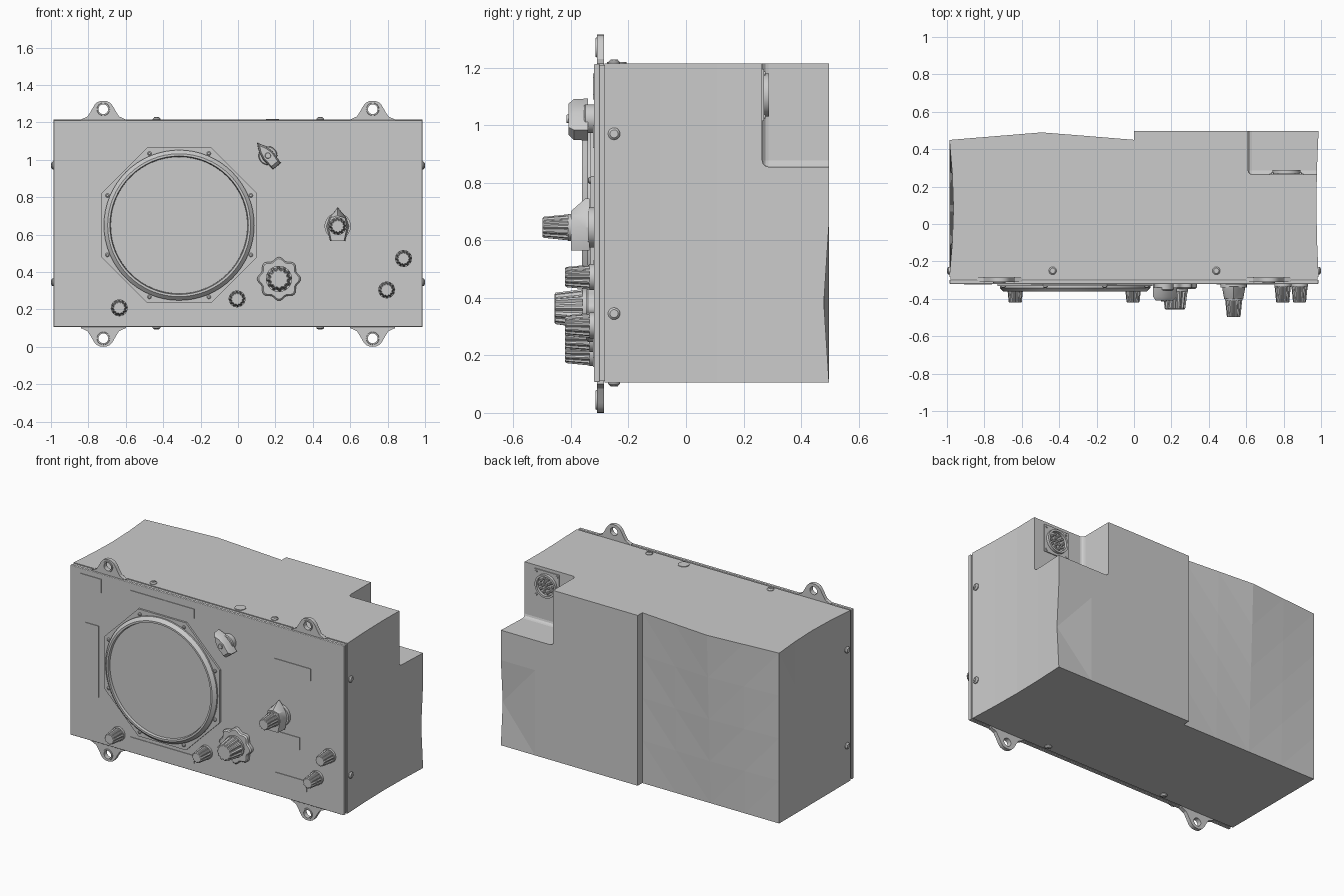
import bpy, bmesh
from math import sin, cos, pi, radians, hypot
from mathutils import Vector

if "Cube" in bpy.data.objects:
    bpy.data.objects.remove(bpy.data.objects["Cube"], do_unlink=True)

grey = bpy.data.materials.new("plain_grey")
grey.use_nodes = True
grey.diffuse_color = (0.6, 0.6, 0.6, 1)
grey.node_tree.nodes["Principled BSDF"].inputs["Base Color"].default_value = (0.6, 0.6, 0.6, 1)
rounded = []


def finish(name, bm, loc=(0, 0, 0), rot=(0, 0, 0)):
    bmesh.ops.recalc_face_normals(bm, faces=bm.faces)
    mesh = bpy.data.meshes.new(name)
    bm.to_mesh(mesh)
    bm.free()
    mesh.materials.append(grey)
    ob = bpy.data.objects.new(name, mesh)
    ob.location = loc
    ob.rotation_euler = [radians(a) for a in rot]
    bpy.context.collection.objects.link(ob)
    return ob


def box(name, lo, hi, cuts=0, bevel=0, warp=None):
    bm = bmesh.new()
    bmesh.ops.create_cube(bm, size=1)
    for v in bm.verts:
        v.co = Vector([l + (c + 0.5) * (h - l) for l, h, c in zip(lo, hi, v.co)])
    if cuts:
        bmesh.ops.subdivide_edges(bm, edges=bm.edges[:], cuts=cuts, use_grid_fill=True)
    if bevel:
        bmesh.ops.bevel(bm, geom=bm.edges[:], offset=bevel, segments=3, profile=0.5, affect='EDGES')
    if warp:
        for v in bm.verts:
            warp(v.co)
        bmesh.ops.triangulate(bm, faces=bm.faces[:])
    return finish(name, bm)


def loft(name, rings, loc, rot=(0, 0, 0), ring_shape=False):
    """Join rings of (u, depth, v) points; depth grows toward the front."""
    bm = bmesh.new()
    loops = [[bm.verts.new((u, -d, v)) for u, d, v in r] for r in rings]
    pairs = list(zip(loops, loops[1:]))
    if ring_shape:
        pairs.append((loops[-1], loops[0]))
    else:
        bm.faces.new(loops[0])
        bm.faces.new(loops[-1])
    n = len(loops[0])
    for a, b in pairs:
        for i in range(n):
            j = (i + 1) % n
            bm.faces.new((a[i], a[j], b[j], b[i]))
    ob = finish(name, bm, loc, rot)
    rounded.append(ob)
    return ob


def outline(n, shape=lambda i, a: 1, start=0):
    return [(shape(i, 2 * pi * i / n) * cos(2 * pi * i / n + start),
             shape(i, 2 * pi * i / n) * sin(2 * pi * i / n + start)) for i in range(n)]


def stack(name, loc, pts, layers, rot=(0, 0, 0), ring_shape=False):
    return loft(name, [[(s * u, d, s * v) for u, v in pts] for s, d in layers], loc, rot, ring_shape)


CIRCLE = outline(48)
SMALL = outline(14)
FLUTED = outline(48, lambda i, a: 1 if i % 4 < 2 else 0.88)
LOBED = outline(72, lambda i, a: 1 + 0.08 * cos(8 * a))
FRONT = -0.32


# Housing, with slightly buckled sheet metal
def warp_left(c):
    rise = (c.z - 0.105) / 1.11
    if c.y > 0.44:
        c.y += 0.04 * rise * (1 - abs(c.x + 0.49) / 0.49)
    if c.x < -0.98:
        c.x += 0.022 * rise * sin(pi * (c.y + 0.283) / 0.735)


def warp_right(c):
    if c.x > 0.98:
        if c.y > 0.49 and 0.3 < c.z < 0.5:
            c.y -= 0.018
        c.x -= 0.012 * sin(pi * (c.y + 0.283) / 0.783)


box("housing_left", (-0.987, -0.283, 0.105), (0, 0.45, 1.215), 3, warp=warp_left)
housing = box("housing_right", (0, -0.283, 0.105), (0.987, 0.497, 1.215), 3, warp=warp_right)

# Corner recess for the rear socket
cutter = box("recess_cutter", (0.61, 0.265, 0.855), (1.3, 0.9, 1.6), bevel=0.022)
cutter.hide_render = True
mod = housing.modifiers.new("recess", 'BOOLEAN')
mod.operation = 'DIFFERENCE'
mod.solver = 'EXACT'
mod.object = cutter
bpy.context.view_layer.objects.active = housing
bpy.ops.object.modifier_apply(modifier=mod.name)
bpy.data.objects.remove(cutter, do_unlink=True)

# Front panel and its lip
box("panel_lip", (-0.981, -0.302, 0.111), (0.981, -0.28, 1.209))
box("front_panel", (-0.987, FRONT, 0.107), (0.987, -0.3, 1.213), bevel=0.004)

# Mounting ears
half = [(0.12, -0.075), (0.12, -0.055), (0.085, -0.04), (0.066, -0.01), (0.055, 0.01),
        (0.046, 0.024), (0.034, 0.036), (0.018, 0.043)]
ear = [(0, -0.075), (0.025, -0.075), (0.06, -0.075)] + half + [(0, 0.045)]
ear += [(-u, v) for u, v in reversed(ear[1:-1])]
hole = [(0.026 * u / hypot(u, v), 0.026 * v / hypot(u, v)) for u, v in ear]
for side, x in (("right", -0.72), ("left", 0.72)):
    for level, z, flip in (("upper", 1.27, 0), ("lower", 0.045, 180)):
        rings = [[(u, d, v) for u, v in pts] for pts, d in
                 ((ear, 0.025), (ear, 0), (hole, 0), (hole, 0.025))]
        loft(f"{level}_{side}_ear", rings, (x, -0.285, z), (0, flip, 0), True)
        stack(f"{level}_{side}_eyelet", (x, -0.285, z), outline(24),
              ((0.036, 0.02), (0.033, 0.03), (0.026, 0.03), (0.026, 0.02)), ring_shape=True)

# Round screen with octagonal mount
SX, SZ = -0.315, 0.65
stack("screen_mount", (SX, FRONT, SZ), outline(8, start=pi / 8), ((0.449, 0), (0.449, 0.012)))
stack("screen_bezel", (SX, FRONT, SZ), outline(64),
      ((0.402, 0.008), (0.402, 0.022), (0.382, 0.042), (0.37, 0.042), (0.365, 0.008)), ring_shape=True)
stack("screen_glass", (SX, FRONT, SZ), outline(64), ((0.366, 0.008), (0.366, 0.026)))
for k in range(8):
    a = pi / 8 + k * pi / 4
    stack("mount_screw", (SX + 0.415 * cos(a), FRONT, SZ + 0.415 * sin(a)), SMALL,
          ((0.011, 0.01), (0.011, 0.017), (0.006, 0.021)))

# Label plates
for x0, x1, z0, z1 in ((-0.875, -0.78, 0.405, 0.87), (-0.55, -0.09, 1.105, 1.165),
                       (-0.55, -0.09, 0.16, 0.21), (0.49, 0.75, 0.92, 1.0),
                       (0.44, 0.67, 0.45, 0.53), (0.49, 0.72, 0.19, 0.26),
                       (-0.91, -0.76, 1.09, 1.18)):
    box("label_plate", (x0, FRONT - 0.004, z0), (x1, FRONT + 0.002, z1))


# Fluted knobs
def knob(name, x, z, radius, start, end):
    stack(name + "_base", (x, FRONT, z), CIRCLE, ((radius, start), (radius, start + 0.015)))
    stack(name, (x, FRONT, z), FLUTED, ((radius * 0.97, start + 0.01), (radius * 0.78, end - 0.004),
                                        (radius * 0.7, end)))


for x, z in ((-0.635, 0.208), (-0.005, 0.256), (0.795, 0.304), (0.885, 0.472)):
    knob("small_knob", x, z, 0.045, 0, 0.1)
stack("tuning_skirt", (0.219, FRONT, 0.363), LOBED, ((0.108, 0), (0.108, 0.02), (0.1, 0.028)))
knob("tuning_knob", 0.219, 0.363, 0.07, 0.025, 0.137)

# Pointer selector with a fluted knob on top
PX, PZ = 0.533, 0.645
stack("selector_base", (PX, FRONT, PZ), CIRCLE, ((0.07, 0), (0.07, 0.02)))
low = [(-0.04, -0.08), (0.04, -0.08), (0.06, 0), (0.045, 0.045), (0, 0.1), (-0.045, 0.045), (-0.06, 0)]
top = [(u * 0.85, min(v, 0.045 + 0.2 * (v - 0.045)) if v > 0.045 else v) for u, v in low]
loft("selector_pointer", [[(u, d, v) for u, v in p] for p, d in ((low, 0.015), (low, 0.03), (top, 0.08))],
     (PX, FRONT, PZ))
knob("selector_knob", PX, PZ, 0.047, 0.075, 0.178)

# Tilted pointer switch
UX, UZ = 0.16, 1.022
stack("switch_base", (UX, FRONT, UZ), CIRCLE, ((0.05, 0), (0.05, 0.03), (0.045, 0.035)))
blade = [(-0.028, -0.075), (0.028, -0.075), (0.034, 0), (0.022, 0.05), (0, 0.092), (-0.022, 0.05), (-0.034, 0)]
stack("switch_pointer", (UX, FRONT, UZ), blade, ((1, 0.02), (0.97, 0.07), (0.75, 0.088)), (0, -40, 0))
stack("switch_cap", (UX, FRONT, UZ), SMALL, ((0.018, 0.08), (0.014, 0.095)))


# Case screws with a cross slot cap
def case_screw(loc, rot):
    stack("case_screw", loc, outline(20), ((0.021, -0.03), (0.021, 0.004), (0.014, 0.011)), rot)
    for u, v in ((0.013, 0.003), (0.003, 0.013)):
        stack("screw_cross", loc, [(-u, -v), (u, -v), (u, v), (-u, v)], ((1, 0.008), (1, 0.013)), rot)


for x in (-0.435, 0.44):
    case_screw((x, -0.25, 1.215), (-90, 0, 0))
    case_screw((x, -0.25, 0.105), (90, 0, 0))
for z in (0.345, 0.97):
    case_screw((0.987, -0.25, z), (0, 0, 90))
    case_screw((-0.987, -0.25, z), (0, 0, -90))
stack("top_plug", (0.185, -0.24, 1.215), CIRCLE, ((0.034, -0.01), (0.034, 0.004)), (-90, 0, 0))

# Rear socket in the recess
CX, CY, CZ = 0.815, 0.265, 1.105
box("socket_plate", (CX - 0.09, CY - 0.01, CZ - 0.09), (CX + 0.09, CY + 0.006, CZ + 0.09))
stack("socket_ring", (CX, CY, CZ), CIRCLE,
      ((0.075, 0), (0.075, 0.024), (0.062, 0.024), (0.062, 0)), (0, 0, 180), True)
for radius, count in ((0, 1), (0.023, 5), (0.045, 10)):
    for k in range(count):
        a = 2 * pi * k / count
        stack("socket_pin", (CX + radius * cos(a), CY, CZ + radius * sin(a)), outline(10),
              ((0.008, 0), (0.008, 0.016), (0.005, 0.019)), (0, 0, 180))
for u in (-0.075, 0.075):
    for v in (-0.075, 0.075):
        stack("socket_screw", (CX + u, CY, CZ + v), SMALL, ((0.009, 0), (0.007, 0.011)), (0, 0, 180))

# Smooth the turned parts, keeping edges sharp
bpy.ops.object.select_all(action='DESELECT')
for ob in rounded:
    ob.select_set(True)
bpy.context.view_layer.objects.active = rounded[0]
bpy.ops.object.shade_smooth_by_angle(angle=radians(30))
